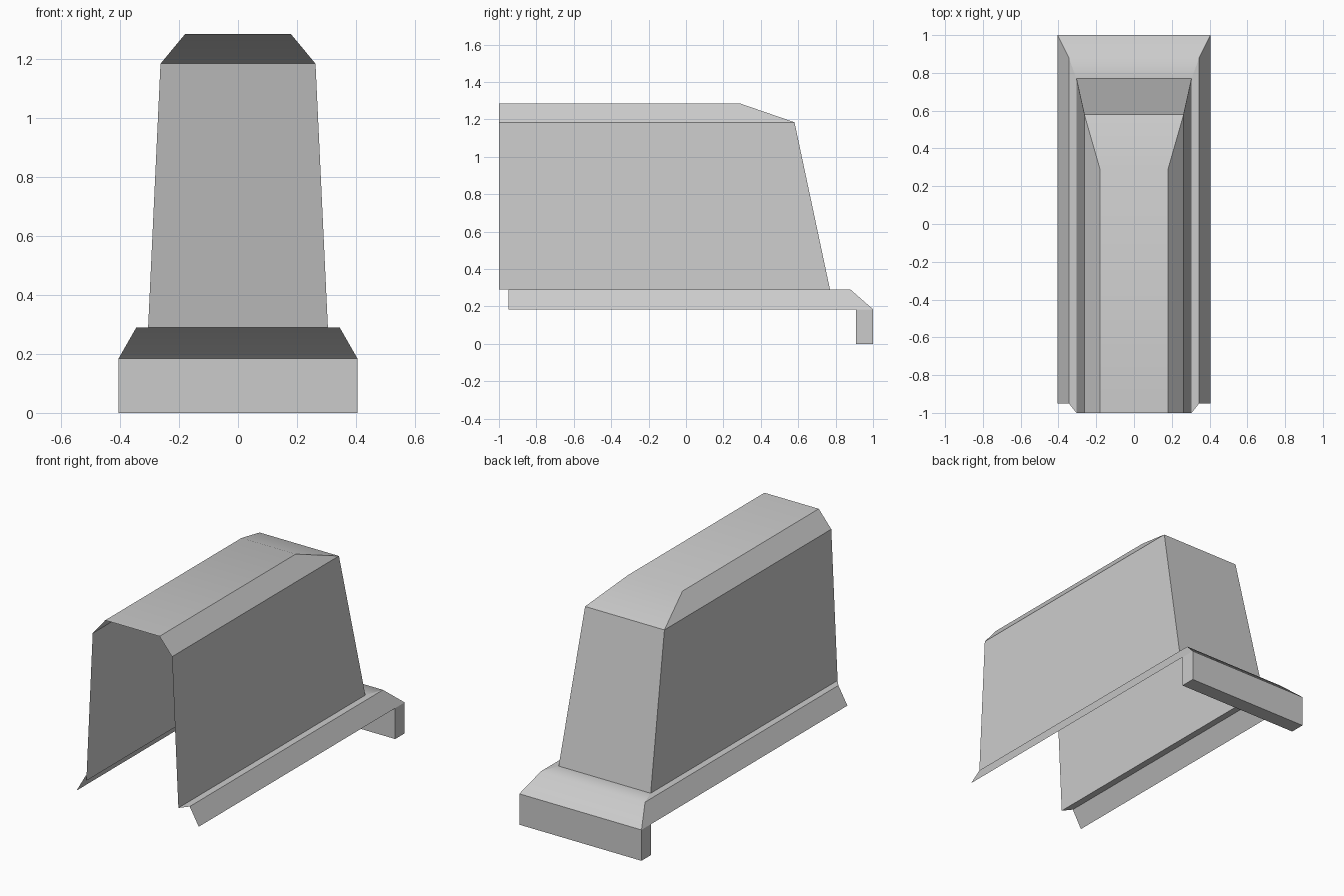
import bpy
from mathutils import Vector

if "Cube" in bpy.data.objects:
    bpy.data.objects.remove(bpy.data.objects["Cube"], do_unlink=True)

grey = bpy.data.materials.new("light_grey")
grey.use_nodes = True
COLOUR = (0.6, 0.6, 0.6, 1)
grey.diffuse_color = COLOUR
grey.node_tree.nodes["Principled BSDF"].inputs["Base Color"].default_value = COLOUR

# Shared levels and half widths
TOP, SHOULDER, LEDGE, LIP = 1.285, 1.185, 0.29, 0.185
ROOF_X, SHOULDER_X, WALL_X, LEDGE_X, LIP_X = 0.18, 0.263, 0.305, 0.345, 0.405
FRONT, FLANGE_FRONT = -1.0, -0.95


def strip(name, rows, outward, smooth=False):
    """Sheet spanned between successive rows of points, facing outward."""
    n = len(rows[0])
    verts = [p for row in rows for p in row]
    faces = [(r * n + i, r * n + i + 1, (r + 1) * n + i + 1, (r + 1) * n + i)
             for r in range(len(rows) - 1) for i in range(n - 1)]
    a, b, c = (Vector(verts[i]) for i in faces[0][:3])
    if (b - a).cross(c - a).dot(Vector(outward)) < 0:
        faces = [f[::-1] for f in faces]
    mesh = bpy.data.meshes.new(name)
    mesh.from_pydata(verts, [], faces)
    mesh.materials.append(grey)
    for poly in mesh.polygons:
        poly.use_smooth = smooth
    obj = bpy.data.objects.new(name, mesh)
    bpy.context.collection.objects.link(obj)
    return obj


def across(x, y, z):
    return [(-x, y, z), (x, y, z)]


# Roof running back into a soft slope, and the leaning back wall
strip("roof", [across(ROOF_X, FRONT, TOP), across(ROOF_X, 0.29, TOP),
               across(SHOULDER_X, 0.58, SHOULDER)], (0, 0, 1), True)
strip("back_wall", [across(SHOULDER_X, 0.58, SHOULDER),
                    across(WALL_X, 0.77, LEDGE)], (0, 1, 0))

# Rear ledge curving down to the lip
strip("back_flange", [across(WALL_X, 0.77, LEDGE), across(LEDGE_X, 0.88, LEDGE),
                      across(LIP_X, 1, LIP)], (0, 0, 1), True)

# Side panels, the same on both sides
for side, s in (("left", 1), ("right", -1)):
    def along(x, y0, y1, z):
        return [(s * x, y0, z), (s * x, y1, z)]

    roof_edge = along(ROOF_X, FRONT, 0.29, TOP)
    shoulder = along(SHOULDER_X, FRONT, 0.58, SHOULDER)
    wall_foot = along(WALL_X, FRONT, 0.77, LEDGE)
    ledge_edge = along(LEDGE_X, FLANGE_FRONT, 0.88, LEDGE)
    lip = along(LIP_X, FLANGE_FRONT, 1, LIP)
    strip(side + "_roof_bevel", [roof_edge, shoulder], (s, 0, 1))
    strip(side + "_wall", [shoulder, wall_foot], (s, 0, 0))
    strip(side + "_ledge", [wall_foot, ledge_edge], (0, 0, 1))
    strip(side + "_flange", [ledge_edge, lip], (s, 0, 1))

# Crossbar hanging below the rear lip
bpy.ops.mesh.primitive_cube_add(size=1, location=(0, 0.955, LIP / 2))
bar = bpy.context.object
bar.name = "rear_crossbar"
bar.scale = (2 * LIP_X, 0.09, LIP)
bar.data.materials.append(grey)
